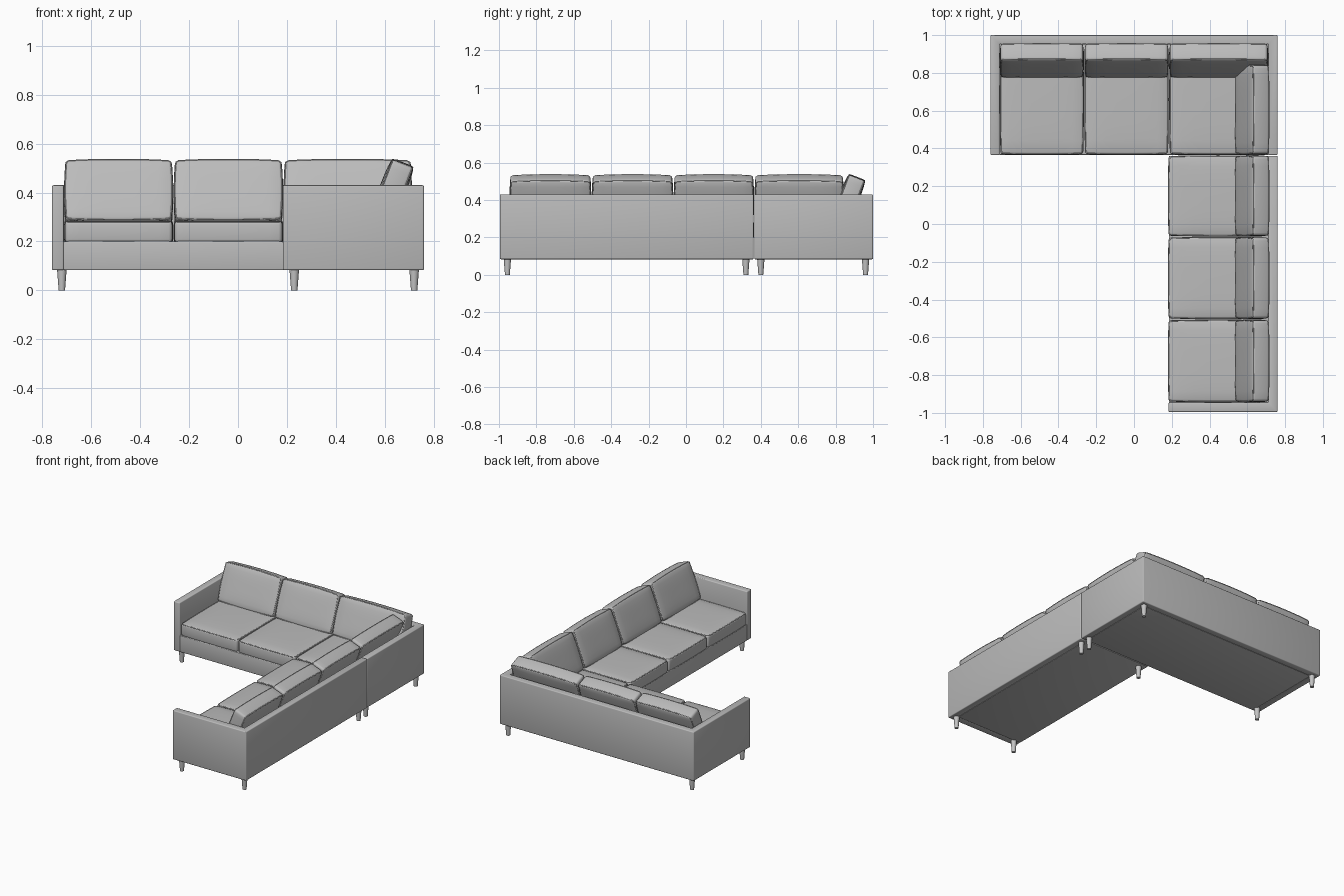
import bpy, bmesh, math
from mathutils import Matrix, Vector

if "Cube" in bpy.data.objects:
    bpy.data.objects.remove(bpy.data.objects["Cube"])


def material(name, c):
    m = bpy.data.materials.new(name)
    m.diffuse_color = (*c, 1)
    m.use_nodes = True
    m.node_tree.nodes["Principled BSDF"].inputs["Base Color"].default_value = m.diffuse_color
    return m


FABRIC = material("grey fabric", (0.5, 0.5, 0.5))
LEG = material("light grey leg", (0.55, 0.55, 0.55))


def finish(bm, name, mat, matrix=None):
    bmesh.ops.recalc_face_normals(bm, faces=bm.faces)
    me = bpy.data.meshes.new(name)
    bm.to_mesh(me)
    bm.free()
    me.materials.append(mat)
    ob = bpy.data.objects.new(name, me)
    bpy.context.collection.objects.link(ob)
    if matrix:
        ob.matrix_world = matrix
    bpy.ops.object.select_all(action='DESELECT')
    ob.select_set(True)
    bpy.context.view_layer.objects.active = ob
    bpy.ops.object.shade_smooth_by_angle(angle=math.radians(35))
    return ob


def round_edges(bm, r, seg):
    bmesh.ops.recalc_face_normals(bm, faces=bm.faces)
    sharp = [e for e in bm.edges if e.calc_face_angle(0) > 0.9]
    bmesh.ops.bevel(bm, geom=sharp, offset=r, segments=seg, profile=0.5, affect='EDGES')


def prism(name, outline, z0, z1, r=0.006):
    """Extruded floor outline with softened edges."""
    bm = bmesh.new()
    f = bm.faces.new([bm.verts.new((x, y, z0)) for x, y in outline])
    ext = bmesh.ops.extrude_face_region(bm, geom=[f])
    top = [v for v in ext['geom'] if isinstance(v, bmesh.types.BMVert)]
    bmesh.ops.translate(bm, verts=top, vec=(0, 0, z1 - z0))
    round_edges(bm, r, 3)
    return finish(bm, name, FABRIC)


def rect(x0, x1, y0, y1):
    return [(x0, y0), (x1, y0), (x1, y1), (x0, y1)]


def cushion(name, w, d, h, matrix, crown, bow=0.004, r=0.014):
    """Puffy box, thin along local z, with piping round both faces."""
    a, b, c = w / 2 - bow - 0.001, d / 2 - bow - 0.001, h / 2

    def puff(p):
        u, v = p.x / a, p.y / b
        q = p.copy()
        q.z += math.copysign(crown * (1 - u ** 4) * (1 - v ** 4), p.z)
        if abs(u) > 0.999:
            q.x += math.copysign(bow * (1 - v * v), u)
        if abs(v) > 0.999:
            q.y += math.copysign(bow * (1 - u * u), v)
        return q

    bm = bmesh.new()
    bmesh.ops.create_cube(bm, size=2, matrix=Matrix.Diagonal((a, b, c, 1)))
    flat = [e for e in bm.edges if abs(e.verts[0].co.z - e.verts[1].co.z) < 1e-5]
    bmesh.ops.subdivide_edges(bm, edges=flat, cuts=7, use_grid_fill=True)
    for v in bm.verts:
        v.co = puff(v.co)
    round_edges(bm, r, 3)
    finish(bm, name, FABRIC, matrix)

    # piping along the rounded edges
    cu = bpy.data.curves.new(name + "_piping", 'CURVE')
    cu.dimensions = '3D'
    cu.bevel_depth = 0.003
    cu.bevel_resolution = 1
    cu.materials.append(FABRIC)
    n = 6
    for s in (-1, 1):
        pts = []
        for k in range(4):
            for i in range(n):
                t = -0.95 + 1.9 * i / (n - 1)
                u, v = [(t, -1), (1, t), (-t, 1), (-1, -t)][k]
                q = puff(Vector((u * a, v * b, s * c)))
                pts.append((q.x - 0.004 * u, q.y - 0.004 * v, q.z - 0.004 * s))
        sp = cu.splines.new('POLY')
        sp.points.add(len(pts) - 1)
        for p, co in zip(sp.points, pts):
            p.co = (*co, 1)
        sp.use_cyclic_u = True
    ob = bpy.data.objects.new(name + "_piping", cu)
    bpy.context.collection.objects.link(ob)
    ob.matrix_world = matrix


# upholstered frames: long back section and side section
prism("rear_frame_walls", [(-0.76, 0.365), (-0.712, 0.365), (-0.712, 0.952), (0.712, 0.952),
                           (0.712, 0.365), (0.76, 0.365), (0.76, 1), (-0.76, 1)], 0.083, 0.43)
prism("rear_base", rect(-0.713, 0.713, 0.366, 0.953), 0.083, 0.2, 0.004)
prism("side_frame_walls", [(0.183, -0.995), (0.76, -0.995), (0.76, 0.361), (0.712, 0.361),
                           (0.712, -0.945), (0.183, -0.945)], 0.083, 0.43)
prism("side_base", rect(0.184, 0.713, -0.946, 0.361), 0.083, 0.2, 0.004)

# seat cushions
SEAT_Z, SEAT_H = 0.239, 0.088


def seat(name, x0, x1, y0, y1):
    m = Matrix.Translation(((x0 + x1) / 2, (y0 + y1) / 2, SEAT_Z))
    cushion(name, x1 - x0, y1 - y0, SEAT_H, m, 0.008)


xs = [-0.712, -0.264, 0.185, 0.712]
ys = [-0.945, -0.505, -0.067, 0.365]
for i in range(3):
    seat(f"rear_seat_cushion_{i + 1}", xs[i], xs[i + 1], 0.365, 0.952)
    seat(f"side_seat_cushion_{i + 1}", 0.178, 0.712, ys[i], ys[i + 1])

# leaning back cushions
TILT = math.radians(69)
LEAN = Matrix.Rotation(TILT, 4, 'X')
TURN = Matrix.Rotation(-math.pi / 2, 4, 'Z')
for i in range(3):
    m = Matrix.Translation(((xs[i] + xs[i + 1]) / 2, 0.866, 0.396)) @ LEAN
    cushion(f"rear_back_cushion_{i + 1}", xs[i + 1] - xs[i], 0.275, 0.095, m, 0.007, 0.006)
yb = ys + [0.845]
for i in range(4):
    m = Matrix.Translation((0.626, (yb[i] + yb[i + 1]) / 2, 0.396)) @ TURN @ LEAN
    cushion(f"side_back_cushion_{i + 1}", yb[i + 1] - yb[i], 0.275, 0.095, m, 0.007, 0.006)

# tapered round legs
spots = [(-0.72, 0.4), (-0.72, 0.96), (0.72, 0.96), (0.72, 0.4),
         (0.72, 0.32), (0.23, 0.32), (0.23, -0.955), (0.72, -0.955)]
for i, (x, y) in enumerate(spots):
    bm = bmesh.new()
    bmesh.ops.create_cone(bm, cap_ends=True, segments=20, radius1=0.013, radius2=0.02,
                          depth=0.09, matrix=Matrix.Translation((x, y, 0.045)))
    finish(bm, f"leg_{i + 1}", LEG)
